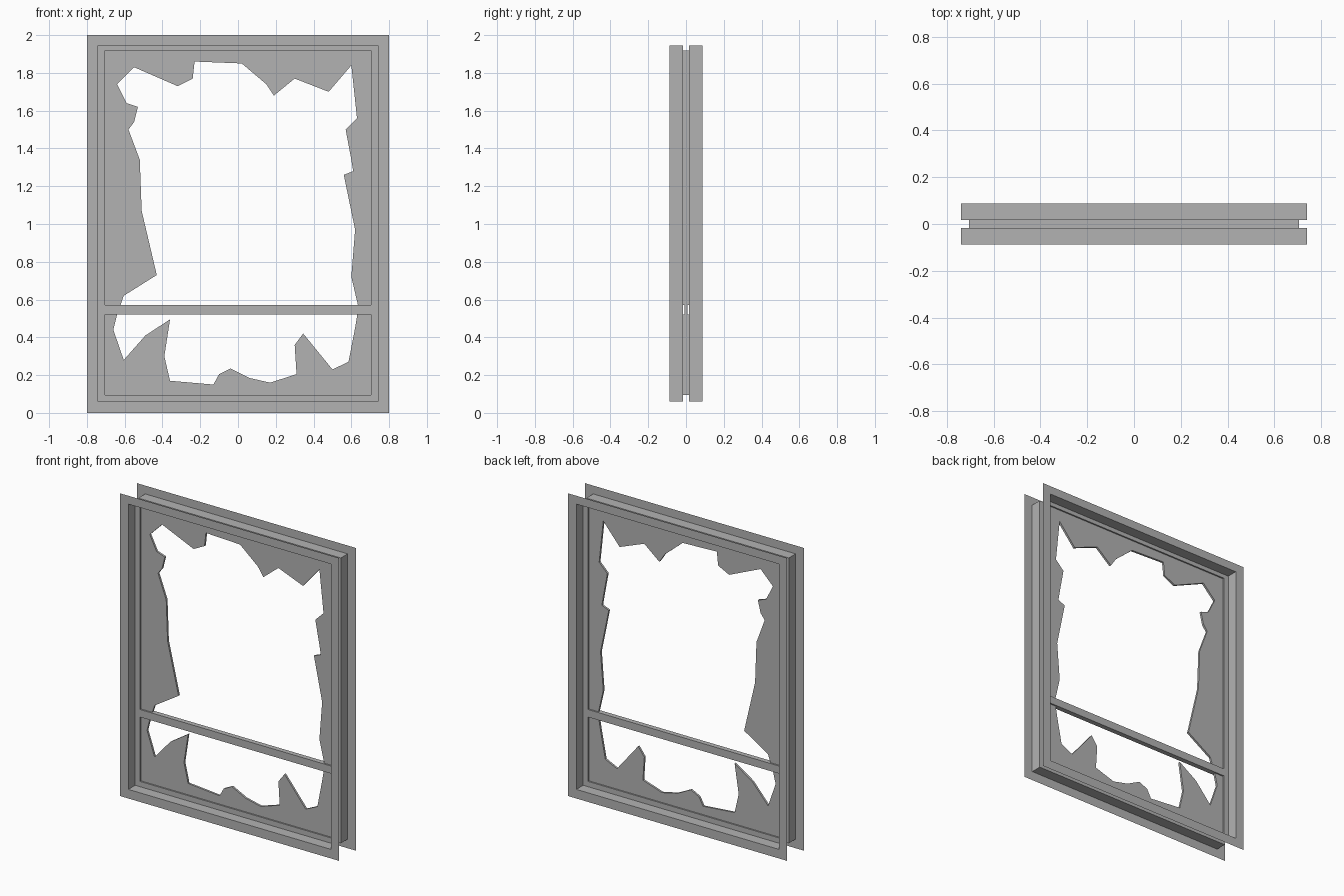
import bpy, bmesh, math

cube = bpy.data.objects.get("Cube")
if cube:
    bpy.data.objects.remove(cube, do_unlink=True)

grey = bpy.data.materials.new("plain_grey")
grey.use_nodes = True
color = (0.45, 0.45, 0.45, 1)
grey.diffuse_color = color
grey.node_tree.nodes["Principled BSDF"].inputs["Base Color"].default_value = color

RAIL_LOW, RAIL_HIGH = 0.52, 0.57
FACE_Y, SASH_Y, GLASS_Y = 0.088, 0.0165, 0.007
FLANGE = (0.8, 0, 2)             # half width, bottom, top
REVEAL = (0.74, 0.06, 1.945)
OPENING = (0.705, 0.095, 1.918)


def add_object(name, bm):
    mesh = bpy.data.meshes.new(name)
    bm.to_mesh(mesh)
    bm.free()
    mesh.materials.append(grey)
    obj = bpy.data.objects.new(name, mesh)
    bpy.context.collection.objects.link(obj)
    return obj


def loop_at(bm, rect, y):
    """Rectangle with extra side points where the rail meets the frame."""
    w, low, high = rect
    points = [(-w, low), (w, low), (w, RAIL_LOW), (w, RAIL_HIGH),
              (w, high), (-w, high), (-w, RAIL_HIGH), (-w, RAIL_LOW)]
    return [bm.verts.new((x, y, z)) for x, z in points]


# Frame: thin sheet flange, reveal, sash face and opening, front to back
bm = bmesh.new()
steps = [(FLANGE, -FACE_Y), (REVEAL, -FACE_Y), (REVEAL, -SASH_Y), (OPENING, -SASH_Y)]
steps += [(rect, -y) for rect, y in reversed(steps)]
loops = [loop_at(bm, rect, y) for rect, y in steps]
for k, (a, b) in enumerate(zip(loops, loops[1:])):
    for i in range(len(a)):
        if k == 3 and i in (2, 6):   # open where the hollow rail joins
            continue
        j = (i + 1) % len(a)
        bm.faces.new((a[i], a[j], b[j], b[i]))
add_object("window_frame", bm)

# Cross rail: hollow bar with open ends
bm = bmesh.new()
bmesh.ops.create_cube(bm, size=1)
for v in bm.verts:
    v.co.x *= 2 * OPENING[0]
    v.co.y *= 2 * SASH_Y
    v.co.z = RAIL_HIGH if v.co.z > 0 else RAIL_LOW
bm.normal_update()
ends = [f for f in bm.faces if abs(f.normal.x) > 0.9]
bmesh.ops.delete(bm, geom=ends, context='FACES_ONLY')
add_object("cross_rail", bm)

# Broken glass: pane outline with a jagged hole, extruded
w, low, high = OPENING
pane = [(-w, low), (w, low), (w, high), (-w, high)]
hole = [
    (-.64, 1.74), (-.55, 1.83), (-.32, 1.73), (-.24, 1.77), (-.23, 1.86), (.02, 1.85),
    (.15, 1.74), (.19, 1.68), (.3, 1.77), (.48, 1.7), (.6, 1.84), (.63, 1.56),
    (.57, 1.5), (.6, 1.34), (.61, 1.28), (.56, 1.26), (.62, .97), (.6, .72),
    (.635, .57), (.63, .51), (.62, .45), (.585, .27), (.5, .23), (.345, .42),
    (.3, .36), (.31, .205), (.17, .16), (.06, .185), (-.04, .235), (-.1, .205),
    (-.13, .15), (-.36, .17), (-.39, .3), (-.36, .495), (-.49, .41), (-.605, .28),
    (-.66, .44), (-.64, .52), (-.62, .575), (-.605, .62), (-.43, .73), (-.51, 1.07),
    (-.52, 1.34), (-.58, 1.5), (-.55, 1.54), (-.53, 1.62), (-.59, 1.64)]
curve = bpy.data.curves.new("broken_glass", 'CURVE')
curve.dimensions = '2D'
curve.fill_mode = 'BOTH'
curve.extrude = GLASS_Y
for outline in (pane, hole):
    spline = curve.splines.new('POLY')
    spline.points.add(len(outline) - 1)
    for point, (x, z) in zip(spline.points, outline):
        point.co = (x, z, 0, 1)
    spline.use_cyclic_u = True
curve.materials.append(grey)
glass = bpy.data.objects.new("broken_glass", curve)
glass.rotation_euler.x = math.pi / 2
bpy.context.collection.objects.link(glass)
bpy.ops.object.select_all(action='DESELECT')
glass.select_set(True)
bpy.context.view_layer.objects.active = glass
bpy.ops.object.convert(target='MESH')
bpy.ops.object.shade_flat()
